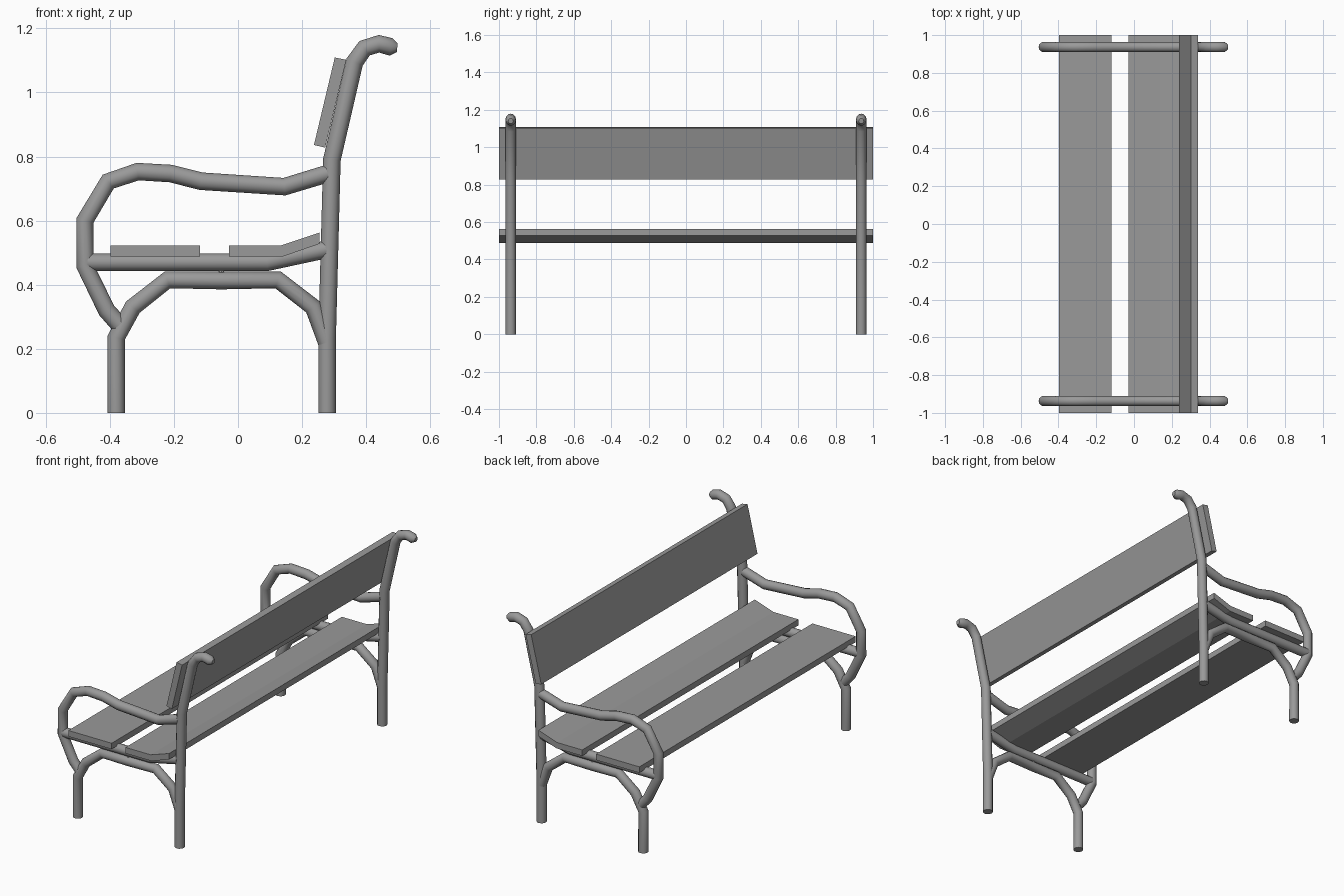
import bpy
import math

cube = bpy.data.objects.get("Cube")
if cube:
    bpy.data.objects.remove(cube, do_unlink=True)

# One painted grey for the whole bench
grey = bpy.data.materials.new("painted_grey")
grey.use_nodes = True
colour = (0.32, 0.32, 0.32, 1)
grey.diffuse_color = colour
grey.node_tree.nodes["Principled BSDF"].inputs["Base Color"].default_value = colour

TUBE = 0.0275
FRAME_Y = 0.937


def link_mesh(name, mesh):
    ob = bpy.data.objects.new(name, mesh)
    bpy.context.collection.objects.link(ob)
    mesh.materials.clear()
    mesh.materials.append(grey)
    return ob


def tube(name, points, y, tip_scale=None):
    """Sweep a capped round tube along (x, z) points, optionally tapering the tip."""
    curve = bpy.data.curves.new(name + "_path", "CURVE")
    curve.dimensions = "3D"
    curve.bevel_depth = TUBE
    curve.bevel_resolution = 4
    curve.use_fill_caps = True
    spline = curve.splines.new("POLY")
    spline.points.add(len(points) - 1)
    for p, (x, z) in zip(spline.points, points):
        p.co = (x, y, z, 1)
    if tip_scale:
        spline.points[-1].radius = tip_scale
    path = bpy.data.objects.new(name + "_path", curve)
    bpy.context.collection.objects.link(path)
    bpy.context.view_layer.update()
    graph = bpy.context.evaluated_depsgraph_get()
    mesh = bpy.data.meshes.new_from_object(path.evaluated_get(graph))
    bpy.data.objects.remove(path, do_unlink=True)
    ob = link_mesh(name, mesh)
    bpy.ops.object.select_all(action="DESELECT")
    ob.select_set(True)
    bpy.context.view_layer.objects.active = ob
    bpy.ops.object.shade_smooth_by_angle(angle=math.radians(50))
    return ob


def board(name, profile):
    """Extrude an (x, z) outline along the full bench length."""
    n = len(profile)
    verts = [(x, y, z) for y in (-1, 1) for x, z in profile]
    faces = [tuple(range(n)), tuple(reversed(range(n, 2 * n)))]
    faces += [(i, i + n, (i + 1) % n + n, (i + 1) % n) for i in range(n)]
    mesh = bpy.data.meshes.new(name)
    mesh.from_pydata(verts, [], faces)
    return link_mesh(name, mesh)


# Tube centre lines of one end frame
frame = {
    "back_post": [(0.278, 0), (0.278, 0.23), (0.293, 0.79), (0.364, 1.095),
                  (0.395, 1.138), (0.44, 1.152), (0.478, 1.142), (0.497, 1.14)],
    "front_leg": [(-0.38, 0), (-0.38, 0.235), (-0.328, 0.33), (-0.22, 0.415),
                  (-0.052, 0.413), (0.125, 0.415), (0.235, 0.33), (0.277, 0.22)],
    "armrest": [(-0.37, 0.275), (-0.41, 0.32), (-0.478, 0.46), (-0.478, 0.6),
                (-0.405, 0.722), (-0.313, 0.753), (-0.21, 0.747),
                (-0.115, 0.723), (0.145, 0.706), (0.28, 0.747)],
    "seat_rail": [(-0.47, 0.47), (0.09, 0.47), (0.275, 0.51)],
}
for side, y in (("right", -FRAME_Y), ("left", FRAME_Y)):
    for part, points in frame.items():
        tip = 0.5 if part == "back_post" else None
        tube(f"{part}_{side}", points, y, tip)
    # Small stud joining the arch to the seat rail
    bpy.ops.mesh.primitive_cone_add(vertices=8, radius1=0.013, radius2=0.007,
                                    depth=0.04, location=(-0.052, y, 0.435))
    stud = bpy.context.object
    stud.name = f"stud_{side}"
    stud.data.materials.append(grey)

# Seat boards and backrest
board("front_seat_board", [(-0.398, 0.488), (-0.118, 0.488),
                           (-0.118, 0.523), (-0.398, 0.523)])
board("rear_seat_board", [(-0.028, 0.488), (0.14, 0.488), (0.255, 0.528),
                          (0.255, 0.563), (0.135, 0.523), (-0.028, 0.523)])
board("backrest_board", [(0.237, 0.836), (0.272, 0.828),
                         (0.338, 1.102), (0.302, 1.109)])
